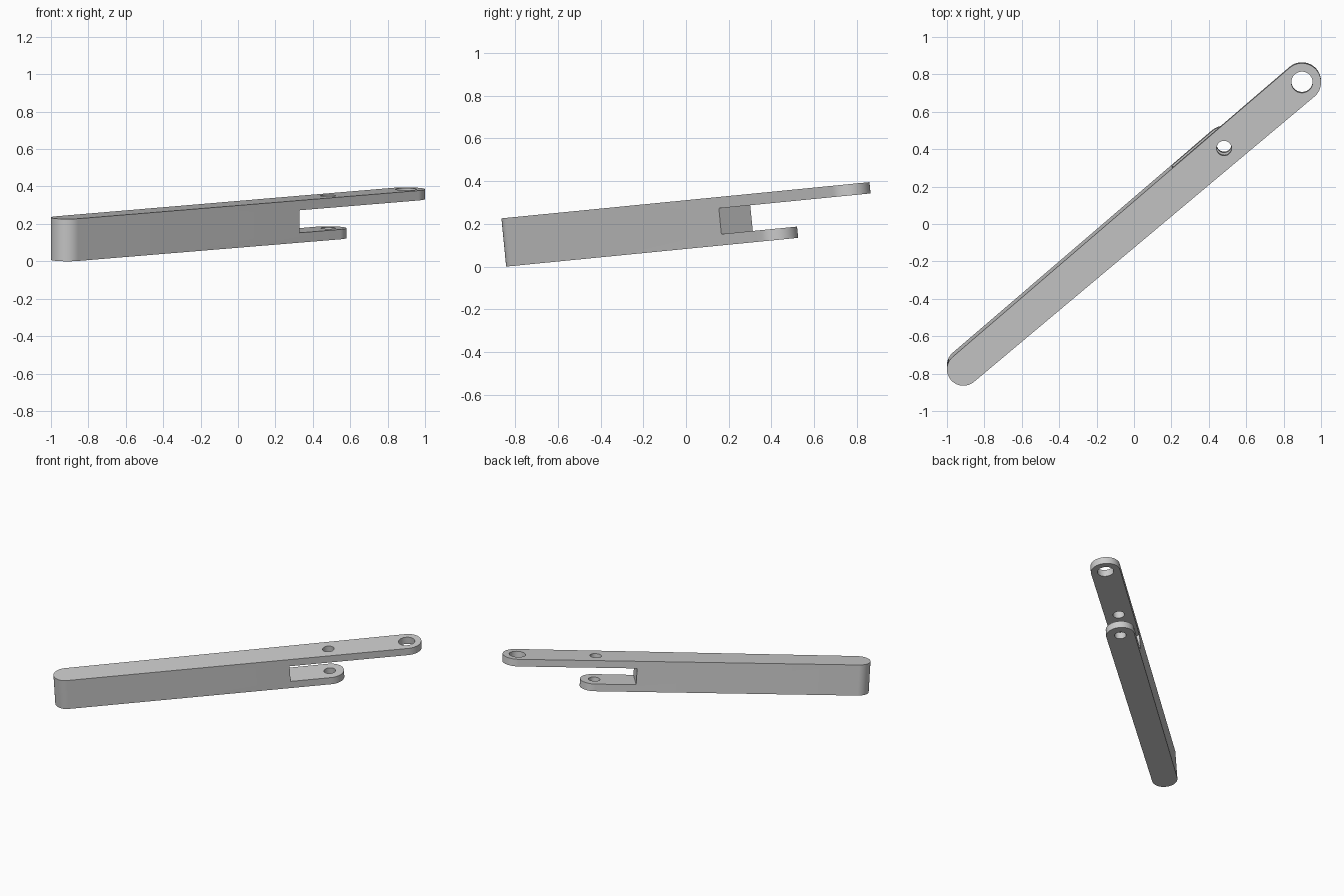
import bpy, bmesh
from math import cos, sin, acos, pi, radians
from mathutils import Matrix, Vector

cube = bpy.data.objects.get("Cube")
if cube:
    bpy.data.objects.remove(cube, do_unlink=True)

# Dimensions in the bar's own frame: x along the bar, z through its thickness
LENGTH = 2.378            # between the two end centres
HEIGHT = 0.227
NEAR_R, FAR_R = 0.088, 0.102
ARM = 0.053               # thickness of each fork arm
SLOT_X = 1.548            # back wall of the slot
PIN_X = 1.831             # pin hole, also centre of the short arm's tip
TIP_R = NEAR_R + (FAR_R - NEAR_R) * PIN_X / LENGTH
TANGENT = acos((NEAR_R - FAR_R) / LENGTH)

grey = bpy.data.materials.new("light grey")
grey.use_nodes = True
grey.diffuse_color = (0.6, 0.6, 0.6, 1)
grey.node_tree.nodes["Principled BSDF"].inputs["Base Color"].default_value = (0.6, 0.6, 0.6, 1)


def arc(cx, radius, start, end, steps=32):
    angles = [start + (end - start) * i / steps for i in range(steps + 1)]
    return [(cx + radius * cos(a), radius * sin(a)) for a in angles]


def prism(name, outline, bottom, top):
    """Extrude a flat outline between two heights."""
    bm = bmesh.new()
    face = bm.faces.new([bm.verts.new((x, y, bottom)) for x, y in outline])
    moved = bmesh.ops.extrude_face_region(bm, geom=[face])["geom"]
    verts = [v for v in moved if isinstance(v, bmesh.types.BMVert)]
    bmesh.ops.translate(bm, verts=verts, vec=(0, 0, top - bottom))
    bmesh.ops.recalc_face_normals(bm, faces=bm.faces)
    mesh = bpy.data.meshes.new(name)
    bm.to_mesh(mesh)
    bm.free()
    mesh.materials.append(grey)
    obj = bpy.data.objects.new(name, mesh)
    bpy.context.collection.objects.link(obj)
    return obj


def cut(target, cutter):
    cutter.hide_render = True
    mod = target.modifiers.new("cut", "BOOLEAN")
    mod.operation, mod.solver, mod.object = "DIFFERENCE", "EXACT", cutter
    bpy.context.view_layer.objects.active = target
    bpy.ops.object.modifier_apply(modifier=mod.name)
    bpy.data.objects.remove(cutter, do_unlink=True)


# Tapered bar with round ends
bar = prism("forked_bar",
            arc(LENGTH, FAR_R, -TANGENT, TANGENT) + arc(0, NEAR_R, TANGENT, 2 * pi - TANGENT),
            0, HEIGHT)

# Slot between the two fork arms
cut(bar, prism("slot_cutter", [(SLOT_X, -1), (3, -1), (3, 1), (SLOT_X, 1)], ARM, HEIGHT - ARM))

# Shorten the lower arm to a round tip
tip = arc(PIN_X, TIP_R, -TANGENT, TANGENT)
side = PIN_X + cos(TANGENT)
cut(bar, prism("tip_cutter", tip + [(side, 1), (3, 1), (3, -1), (side, -1)], -0.1, 2 * ARM))

# Pin hole through both arms and the larger end hole
for x, radius in ((PIN_X, 0.04), (LENGTH, 0.057)):
    cut(bar, prism("hole_cutter", arc(x, radius, 0, 2 * pi, 48)[:-1], -0.1, HEIGHT + 0.1))

# Turn and tilt the bar, then centre it on the ground
bar.data.transform(Matrix.Rotation(radians(5.62), 4, "X") @ Matrix.Rotation(radians(40.43), 4, "Z"))
points = [v.co for v in bar.data.vertices]
low = Vector([min(p[i] for p in points) for i in range(3)])
high = Vector([max(p[i] for p in points) for i in range(3)])
middle = (low + high) / 2
bar.data.transform(Matrix.Translation((-middle.x, -middle.y, -low.z)))

bpy.ops.object.select_all(action="DESELECT")
bar.select_set(True)
bpy.context.view_layer.objects.active = bar
bpy.ops.object.shade_smooth_by_angle(angle=radians(30))
